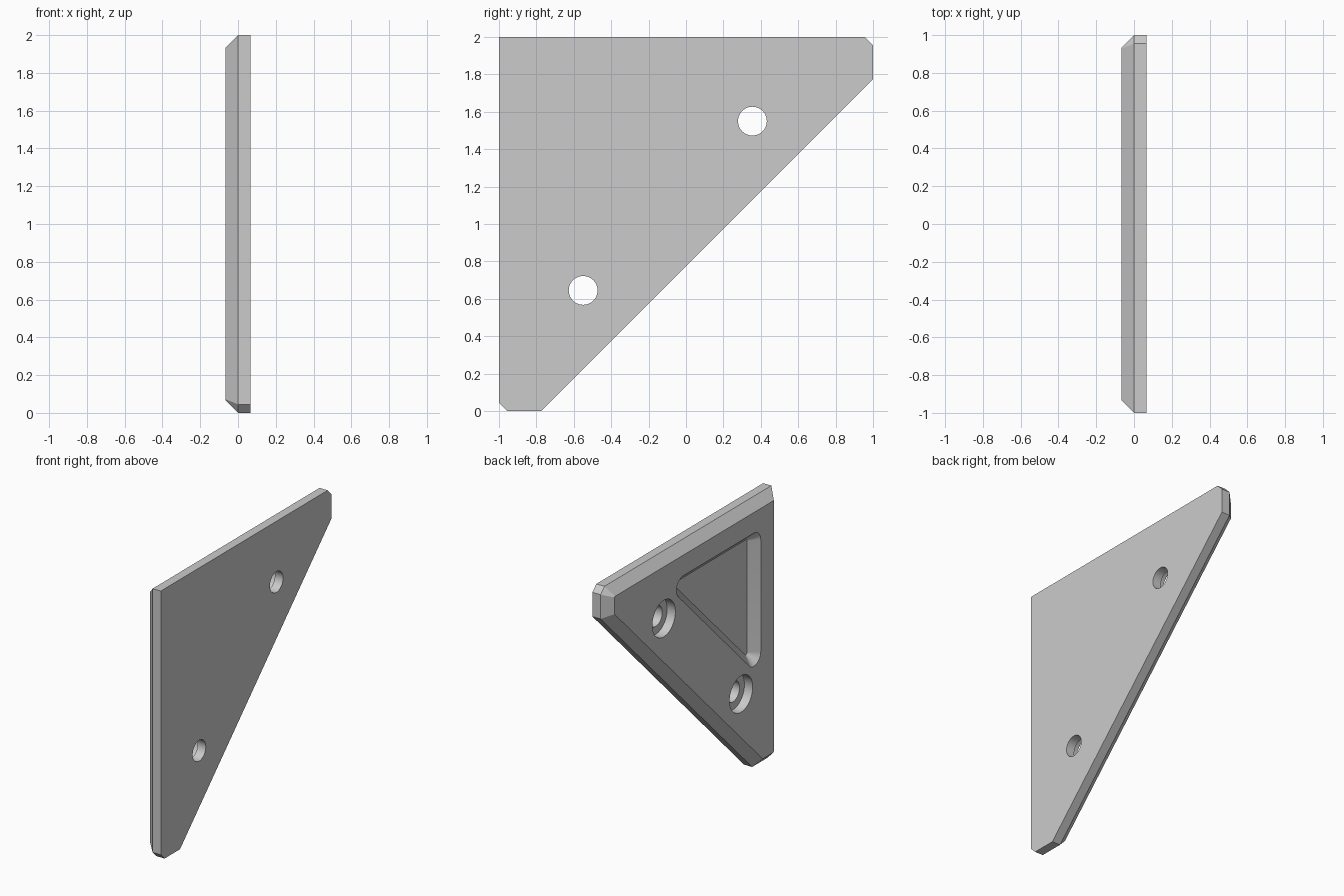
import bpy, bmesh
from math import cos, sin, radians
from mathutils import Vector

if "Cube" in bpy.data.objects:
    bpy.data.objects.remove(bpy.data.objects["Cube"])

HALF = 0.067      # half thickness, also the bevel size
GREY = (0.6, 0.6, 0.6, 1)

mat = bpy.data.materials.new("plain grey")
mat.use_nodes = True
mat.diffuse_color = GREY
mat.node_tree.nodes["Principled BSDF"].inputs["Base Color"].default_value = GREY


def loft(name, layers):
    """Closed solid through (x, [(y, z), ...]) layers."""
    bm = bmesh.new()
    rings = [[bm.verts.new((x, y, z)) for y, z in pts] for x, pts in layers]
    for a, b in zip(rings, rings[1:]):
        for i in range(len(a)):
            j = (i + 1) % len(a)
            bm.faces.new((a[i], a[j], b[j], b[i]))
    bm.faces.new(rings[0])
    bm.faces.new(rings[-1])
    bmesh.ops.recalc_face_normals(bm, faces=bm.faces)
    mesh = bpy.data.meshes.new(name)
    bm.to_mesh(mesh)
    bm.free()
    mesh.materials.append(mat)
    ob = bpy.data.objects.new(name, mesh)
    bpy.context.collection.objects.link(ob)
    return ob


def inset(pts, d):
    """Move every edge of a clockwise outline inward by d."""
    out = []
    for i, p in enumerate(pts):
        p, a, b = Vector(p), Vector(pts[i - 1]), Vector(pts[(i + 1) % len(pts)])
        e, f = (p - a).normalized(), (b - p).normalized()
        n, m = Vector((e.y, -e.x)), Vector((f.y, -f.x))
        out.append(p + (n + m) * d / (1 + n.dot(m)))
    return out


def arc(c, r, start, end, steps):
    angles = [radians(start + (end - start) * i / steps) for i in range(steps + 1)]
    return [(c[0] + r * cos(a), c[1] + r * sin(a)) for a in angles]


def circle(c, r):
    return arc(c, r, 0, 360, 48)[:-1]


def rounded_triangle(r):
    return (arc((0.127, 1.70), r, -45, 90, 12) + arc((-0.70, 1.70), r, 90, 180, 8)
            + arc((-0.70, 0.873), r, 180, 315, 12))


# Triangular plate with clipped tips and a bevel round the -x face
outline = [(-1, 2), (0.955, 2), (1, 1.955), (1, 1.775),
           (-0.775, 0), (-0.955, 0), (-1, 0.045)]
plate = loft("corner_plate", [(HALF, outline), (0, outline), (-HALF, inset(outline, HALF))])

# Sloped pocket and two counterbored screw holes
cutters = [loft("pocket_cutter", [(-HALF - 0.02, rounded_triangle(0.10)),
                                  (0, rounded_triangle(0.013))])]
for c in ((0.355, 1.55), (-0.55, 0.645)):
    bore, hole = circle(c, 0.135), circle(c, 0.077)
    cutters.append(loft("screw_hole_cutter", [(-0.1, bore), (0, bore), (0, hole), (0.1, hole)]))

bpy.context.view_layer.objects.active = plate
for cutter in cutters:
    cutter.hide_render = True
    mod = plate.modifiers.new("cut", 'BOOLEAN')
    mod.operation, mod.solver, mod.object = 'DIFFERENCE', 'EXACT', cutter
    bpy.ops.object.modifier_apply(modifier=mod.name)
    bpy.data.objects.remove(cutter)

bpy.ops.object.select_all(action='DESELECT')
plate.select_set(True)
bpy.ops.object.shade_smooth_by_angle(angle=radians(30))
